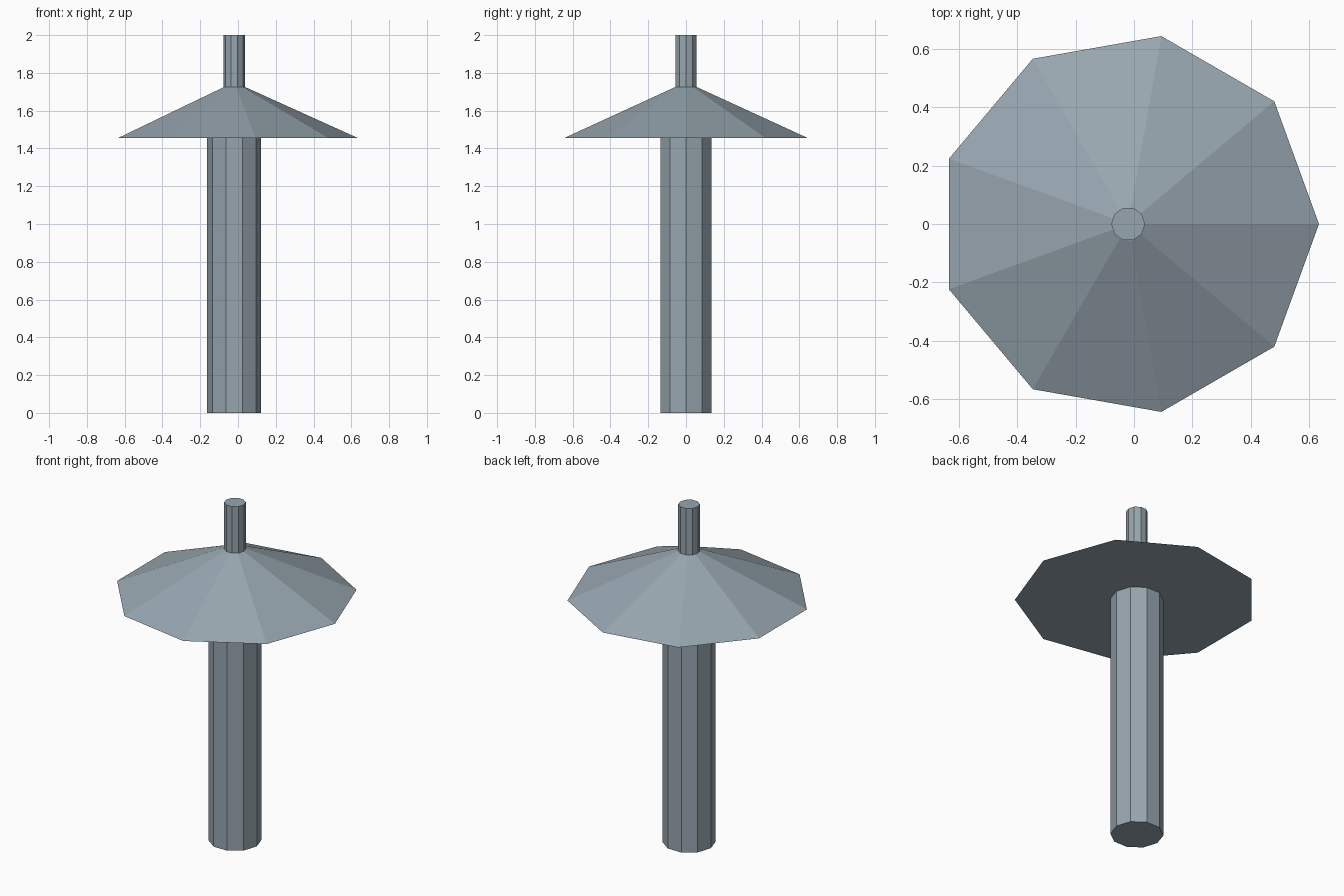
import bpy

# Remove the default cube
cube = bpy.data.objects.get("Cube")
if cube:
    bpy.data.objects.remove(cube, do_unlink=True)

# Single painted-metal colour
COLOUR = (0.31, 0.38, 0.43, 1.0)
metal = bpy.data.materials.new("blue_grey_metal")
metal.use_nodes = True
metal.diffuse_color = COLOUR
metal.node_tree.nodes["Principled BSDF"].inputs["Base Color"].default_value = COLOUR

AXIS_X = -0.02  # shared axis of all parts


def taper(name, sides, bottom_radius, top_radius, z0, z1):
    """Flat-shaded prism or frustum with one corner pointing to +x."""
    bpy.ops.mesh.primitive_cone_add(
        vertices=sides, radius1=bottom_radius, radius2=top_radius,
        depth=z1 - z0, location=(AXIS_X, 0, (z0 + z1) / 2))
    obj = bpy.context.object
    obj.name = name
    # Turn the first corner from +y to +x
    obj.rotation_euler.z = -1.570796
    obj.data.materials.append(metal)
    return obj


# Thick lower post, wide canopy and thin top pipe
taper("lower_post", 10, 0.143, 0.143, 0, 1.455)
taper("canopy", 9, 0.655, 0.058, 1.455, 1.725)
taper("top_pipe", 10, 0.058, 0.058, 1.725, 2)
